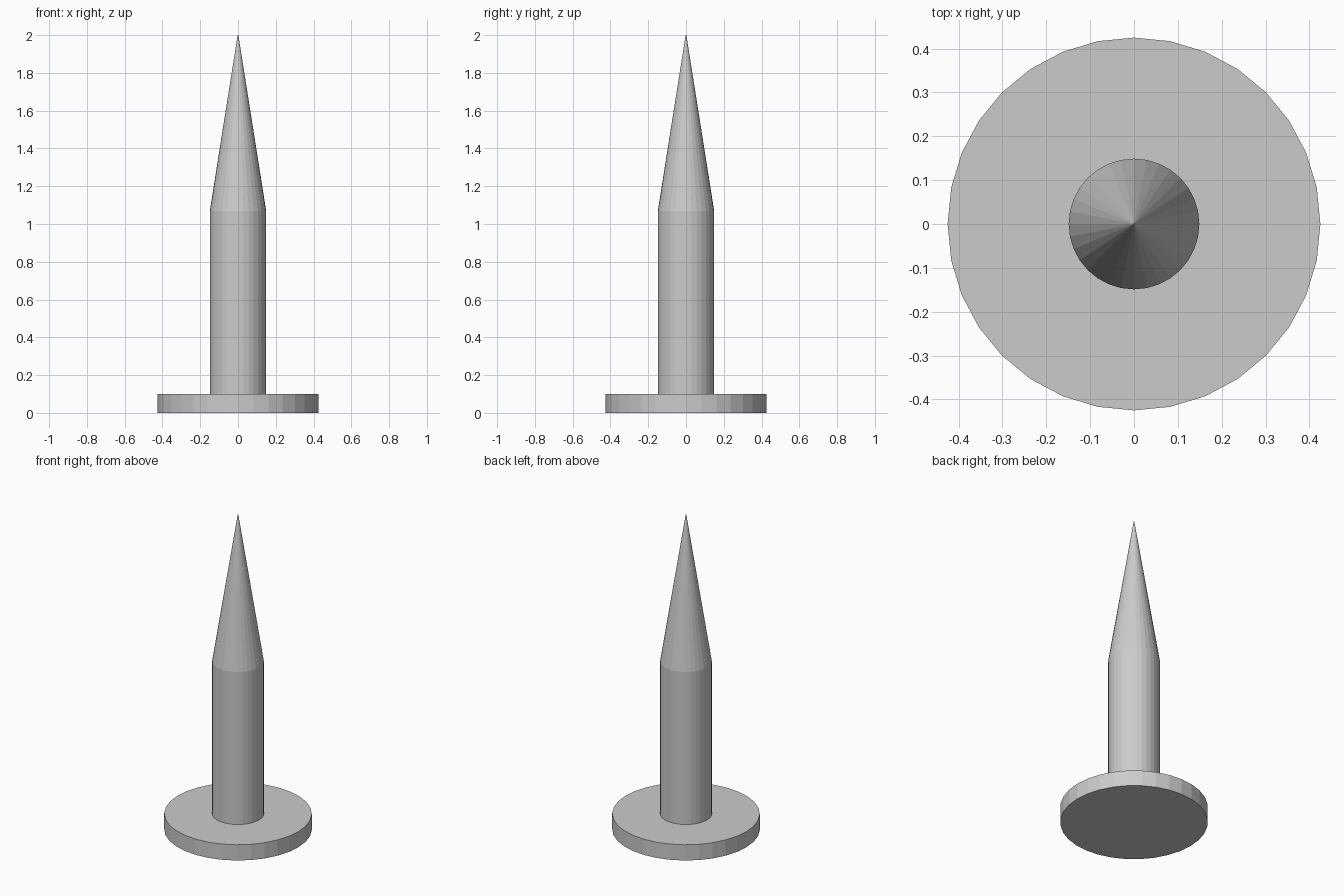
import bpy, bmesh
from mathutils import Matrix

if "Cube" in bpy.data.objects:
    bpy.data.objects.remove(bpy.data.objects["Cube"])

SIDES = 32


def round_part(name, r_bottom, r_top, z0, z1, capped=True):
    """Flat-faced cylinder or cone standing between two heights."""
    bm = bmesh.new()
    bmesh.ops.create_cone(
        bm, segments=SIDES, radius1=r_bottom, radius2=r_top, depth=z1 - z0,
        cap_ends=capped, matrix=Matrix.Translation((0, 0, (z0 + z1) / 2)))
    bmesh.ops.remove_doubles(bm, verts=bm.verts, dist=1e-5)
    mesh = bpy.data.meshes.new(name)
    bm.to_mesh(mesh)
    bm.free()
    obj = bpy.data.objects.new(name, mesh)
    bpy.context.collection.objects.link(obj)
    return obj


# Flat round head
round_part("head", 0.425, 0.425, 0.0, 0.10)
# Straight shaft, open where it meets the head and the point
round_part("shaft", 0.149, 0.149, 0.10, 1.07, capped=False)
# Tapered point
round_part("point", 0.149, 0.002, 1.07, 2.0, capped=False)
# Tiny cap closing the tip
round_part("tip", 0.002, 0.0, 1.9995, 2.0, capped=False)
